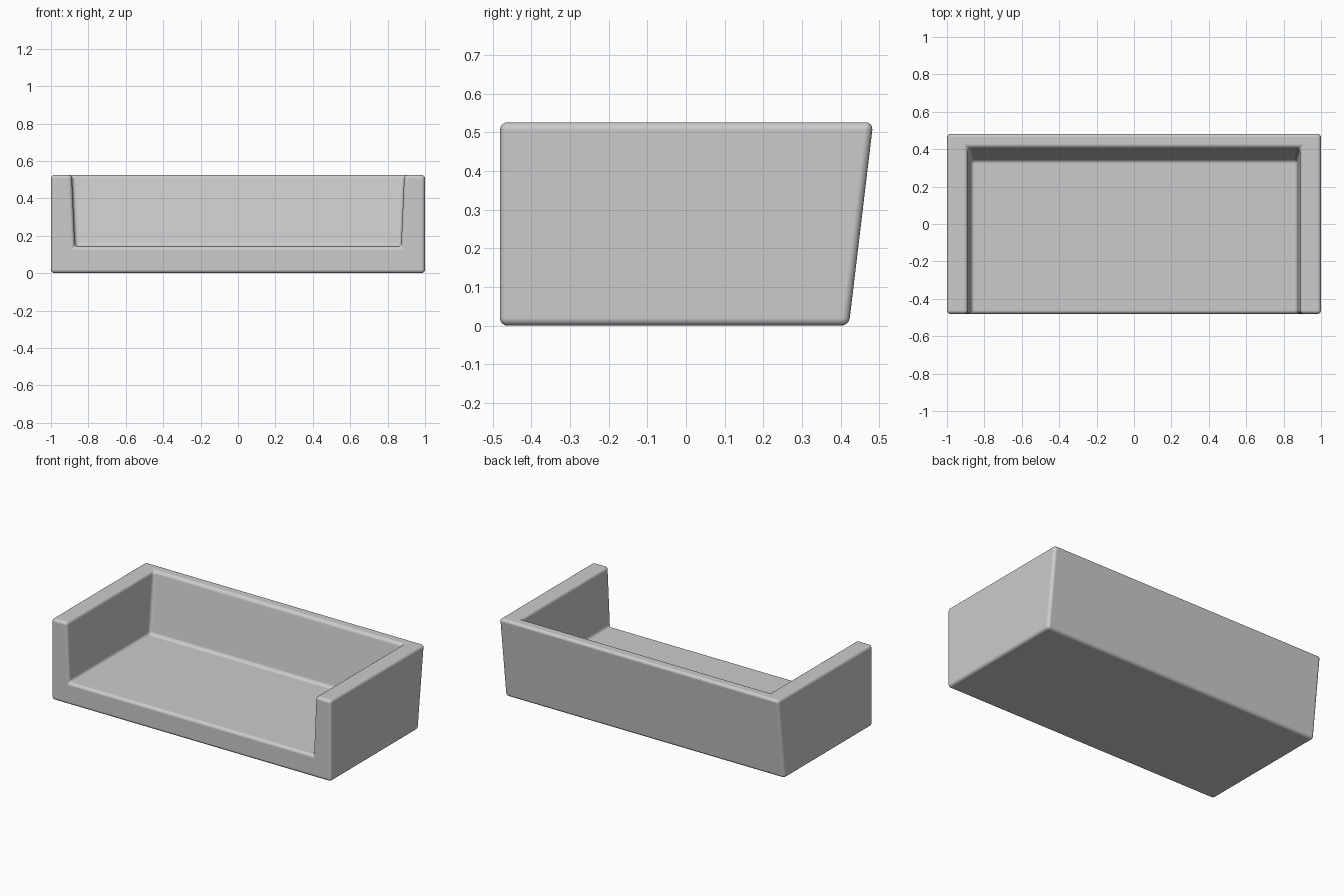
import bpy, bmesh

if "Cube" in bpy.data.objects:
    bpy.data.objects.remove(bpy.data.objects["Cube"])

# Key dimensions
FRONT, BACK_LOW, BACK_TOP = -0.481, 0.421, 0.484
HEIGHT, SEAT = 0.526, 0.143
IN_LOW, IN_TOP = 0.872, 0.889          # inner half widths, arms lean outward
IN_BACK_LOW, IN_BACK_TOP = 0.343, 0.408

bm = bmesh.new()


def pair(x, y, z):
    """Mirrored left and right corner."""
    return bm.verts.new((-x, y, z)), bm.verts.new((x, y, z))


# Outer shell corners
fb = pair(1, FRONT, 0)
bb = pair(1, BACK_LOW, 0)
ft = pair(1, FRONT, HEIGHT)
bt = pair(1, BACK_TOP, HEIGHT)
# Seat recess corners
sf = pair(IN_LOW, FRONT, SEAT)
sb = pair(IN_LOW, IN_BACK_LOW, SEAT)
af = pair(IN_TOP, FRONT, HEIGHT)
ab = pair(IN_TOP, IN_BACK_TOP, HEIGHT)

L, R = 0, 1
faces = [
    (fb[L], fb[R], ft[R], af[R], sf[R], sf[L], af[L], ft[L]),   # U-shaped front
    (ft[L], af[L], ab[L], ab[R], af[R], ft[R], bt[R], bt[L]),   # U-shaped rim
    (fb[L], bb[L], bb[R], fb[R]),                               # underside
    (bb[L], bt[L], bt[R], bb[R]),                               # leaning back
    (sf[L], sf[R], sb[R], sb[L]),                               # seat floor
    (sb[L], sb[R], ab[R], ab[L]),                               # inner back
]
for s in (L, R):
    faces.append((fb[s], bb[s], bt[s], ft[s]))                  # outer arm
    faces.append((sf[s], sb[s], ab[s], af[s]))                  # inner arm
for f in faces:
    bm.faces.new(f)
bmesh.ops.recalc_face_normals(bm, faces=bm.faces)

mesh = bpy.data.meshes.new("sofa_frame")
bm.to_mesh(mesh)
bm.free()
sofa = bpy.data.objects.new("sofa_frame", mesh)
bpy.context.collection.objects.link(sofa)

# Softly rounded edges
bevel = sofa.modifiers.new("round_edges", 'BEVEL')
bevel.width = 0.02
bevel.segments = 4
bevel.limit_method = 'ANGLE'
bevel.harden_normals = True

bpy.context.view_layer.objects.active = sofa
sofa.select_set(True)
bpy.ops.object.shade_smooth_by_angle()
